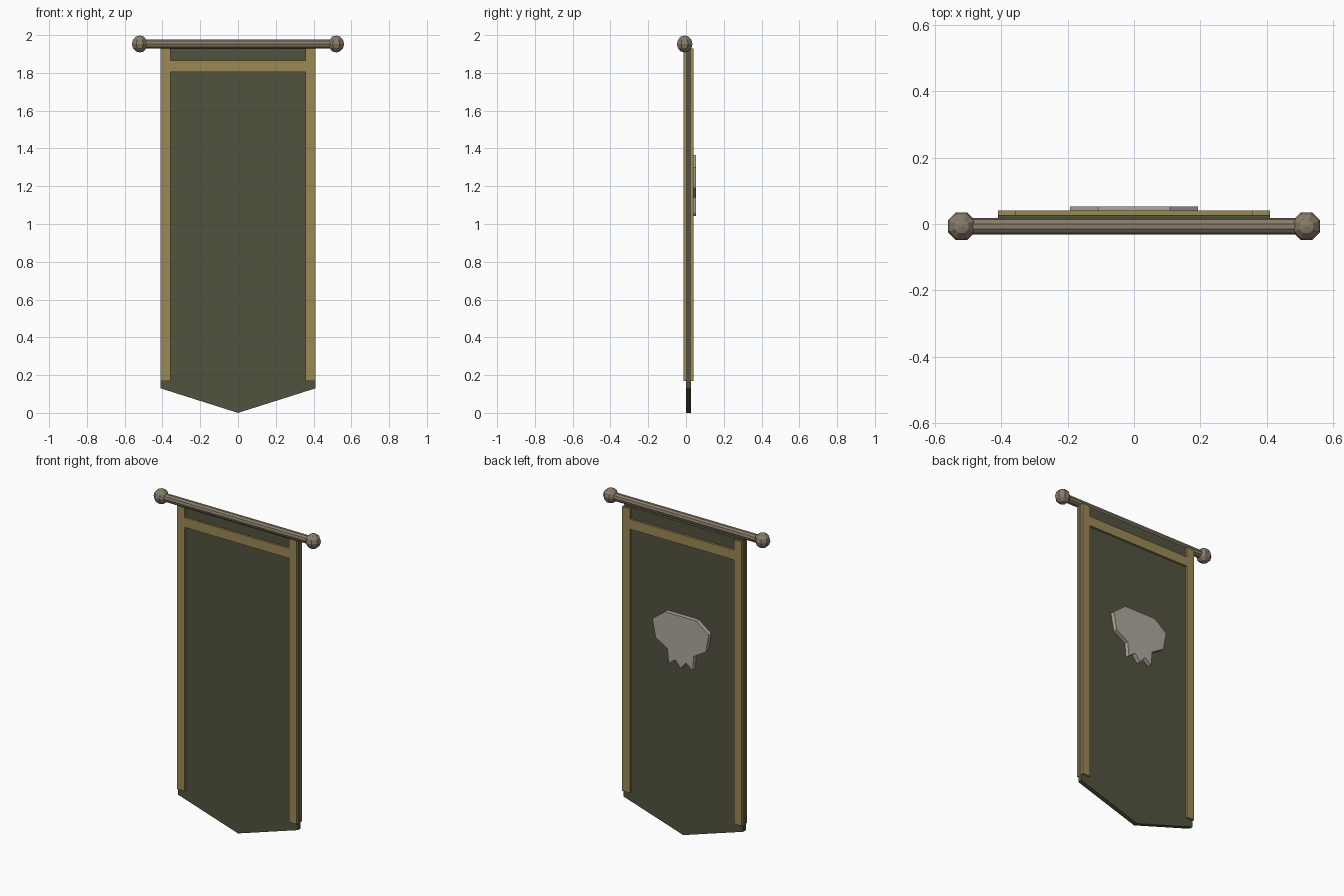
import bpy, bmesh, math

if "Cube" in bpy.data.objects:
    bpy.data.objects.remove(bpy.data.objects["Cube"])


def material(name, color):
    m = bpy.data.materials.new(name)
    m.diffuse_color = (*color, 1)
    m.use_nodes = True
    m.node_tree.nodes["Principled BSDF"].inputs["Base Color"].default_value = m.diffuse_color
    return m


CLOTH = material("olive_cloth", (0.085, 0.085, 0.05))
TRIM = material("gold_trim", (0.33, 0.25, 0.09))
WOOD = material("wood", (0.24, 0.20, 0.14))
BONE = material("bone", (0.42, 0.40, 0.34))


def plate(name, outline, y0, y1, mat):
    """Extrude an x-z outline from y0 to y1."""
    bm = bmesh.new()
    face = bm.faces.new([bm.verts.new((x, y0, z)) for x, z in outline])
    ext = bmesh.ops.extrude_face_region(bm, geom=[face])
    verts = [v for v in ext["geom"] if isinstance(v, bmesh.types.BMVert)]
    bmesh.ops.translate(bm, verts=verts, vec=(0, y1 - y0, 0))
    bmesh.ops.recalc_face_normals(bm, faces=bm.faces)
    mesh = bpy.data.meshes.new(name)
    bm.to_mesh(mesh)
    bm.free()
    ob = bpy.data.objects.new(name, mesh)
    bpy.context.collection.objects.link(ob)
    mesh.materials.append(mat)
    return ob


def rect(x0, x1, z0, z1):
    return [(x0, z0), (x1, z0), (x1, z1), (x0, z1)]


# Hanging cloth with a pointed lower end
W, TOP = 0.41, 1.935
plate("cloth", [(0, 0), (W, 0.13), (W, TOP), (-W, TOP), (-W, 0.13)], 0.0, 0.027, CLOTH)

# Trim bands on both faces
for side, y0, y1 in (("front", -0.012, 0.0), ("back", 0.027, 0.04)):
    plate(f"{side}_trim_left", rect(-W, -0.357, 0.17, 1.93), y0, y1, TRIM)
    plate(f"{side}_trim_right", rect(0.357, W, 0.17, 1.93), y0, y1, TRIM)
    plate(f"{side}_trim_cross", rect(-0.357, 0.357, 1.805, 1.865), y0, y1, TRIM)

# Skull-like emblem on the back, mirrored from half an outline
half = [(0.108, 1.365), (0.193, 1.30), (0.172, 1.19), (0.09, 1.14),
        (0.082, 1.052), (0.036, 1.086)]
outline = half + [(0, 1.042)] + [(-x, z) for x, z in reversed(half)]
plate("emblem", outline, 0.027, 0.053, BONE)

# Rod
bpy.ops.mesh.primitive_cylinder_add(vertices=10, radius=0.025, depth=1.04,
                                    location=(0, -0.007, 1.953),
                                    rotation=(0, math.pi / 2, 0))
rod = bpy.context.object
rod.name = "rod"
rod.data.materials.append(WOOD)

# Ball finials
for name, x in (("finial_left", -0.52), ("finial_right", 0.52)):
    bpy.ops.mesh.primitive_uv_sphere_add(segments=8, ring_count=6, radius=0.045,
                                         location=(x, -0.007, 1.953),
                                         rotation=(0, 0, math.pi / 8))
    ball = bpy.context.object
    ball.name = name
    ball.data.materials.append(WOOD)
